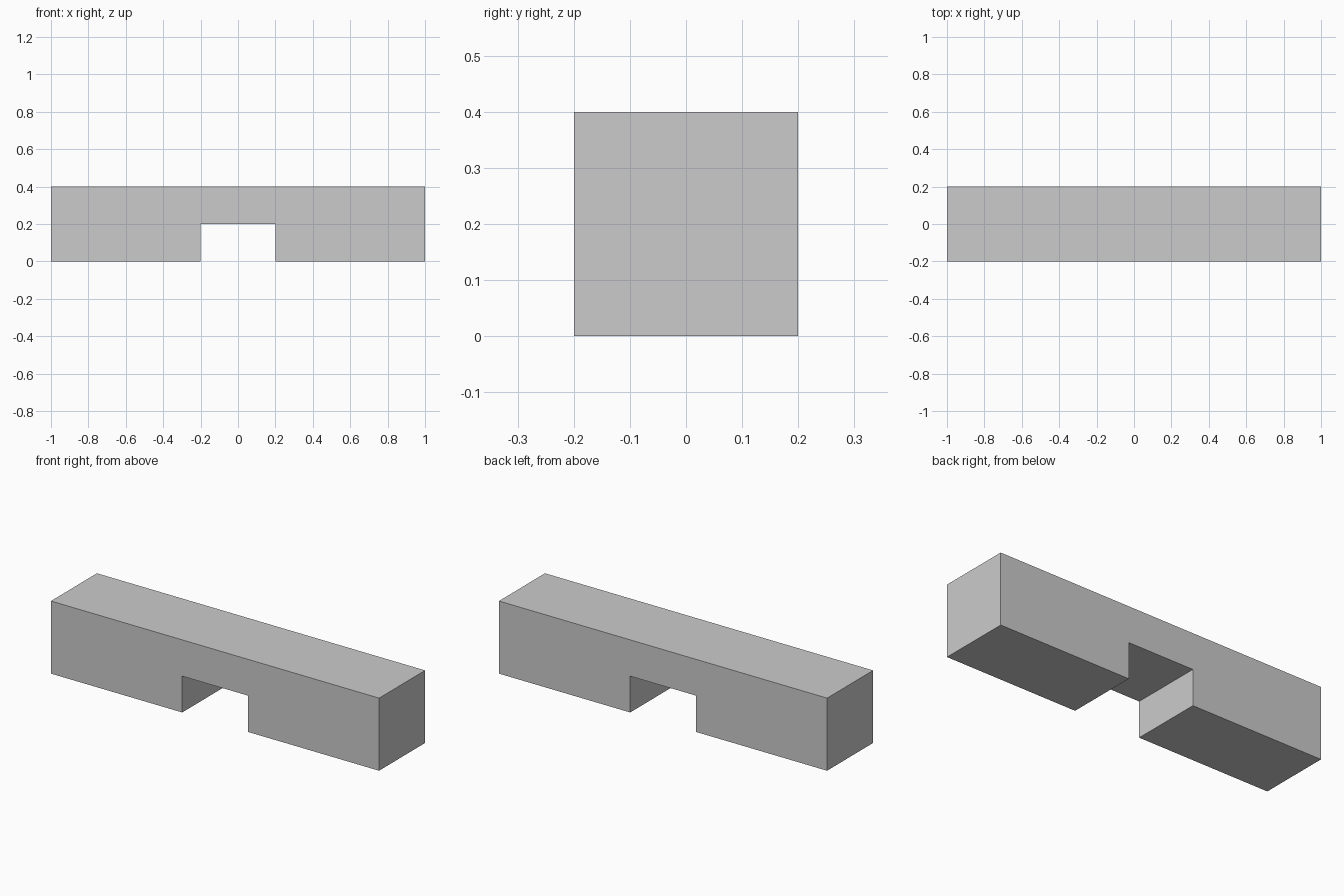
import bpy
import bmesh

if "Cube" in bpy.data.objects:
    bpy.data.objects.remove(bpy.data.objects["Cube"])

HALF_DEPTH = 0.2

# Right half of the front outline (x, z), mirrored to complete the arch
half = [(0.2, 0.2), (0.2, 0.0), (1.0, 0.0), (1.0, 0.4)]
outline = half + [(-x, z) for x, z in reversed(half)]

# Notched beam: front profile extruded through its depth
bm = bmesh.new()
front = bm.faces.new([bm.verts.new((x, -HALF_DEPTH, z)) for x, z in outline])
extruded = bmesh.ops.extrude_face_region(bm, geom=[front], use_keep_orig=True)["geom"]
back_verts = [g for g in extruded if isinstance(g, bmesh.types.BMVert)]
bmesh.ops.translate(bm, verts=back_verts, vec=(0, 2 * HALF_DEPTH, 0))
bmesh.ops.recalc_face_normals(bm, faces=bm.faces[:])

mesh = bpy.data.meshes.new("notched_beam")
bm.to_mesh(mesh)
bm.free()
bpy.context.collection.objects.link(bpy.data.objects.new("notched_beam", mesh))
